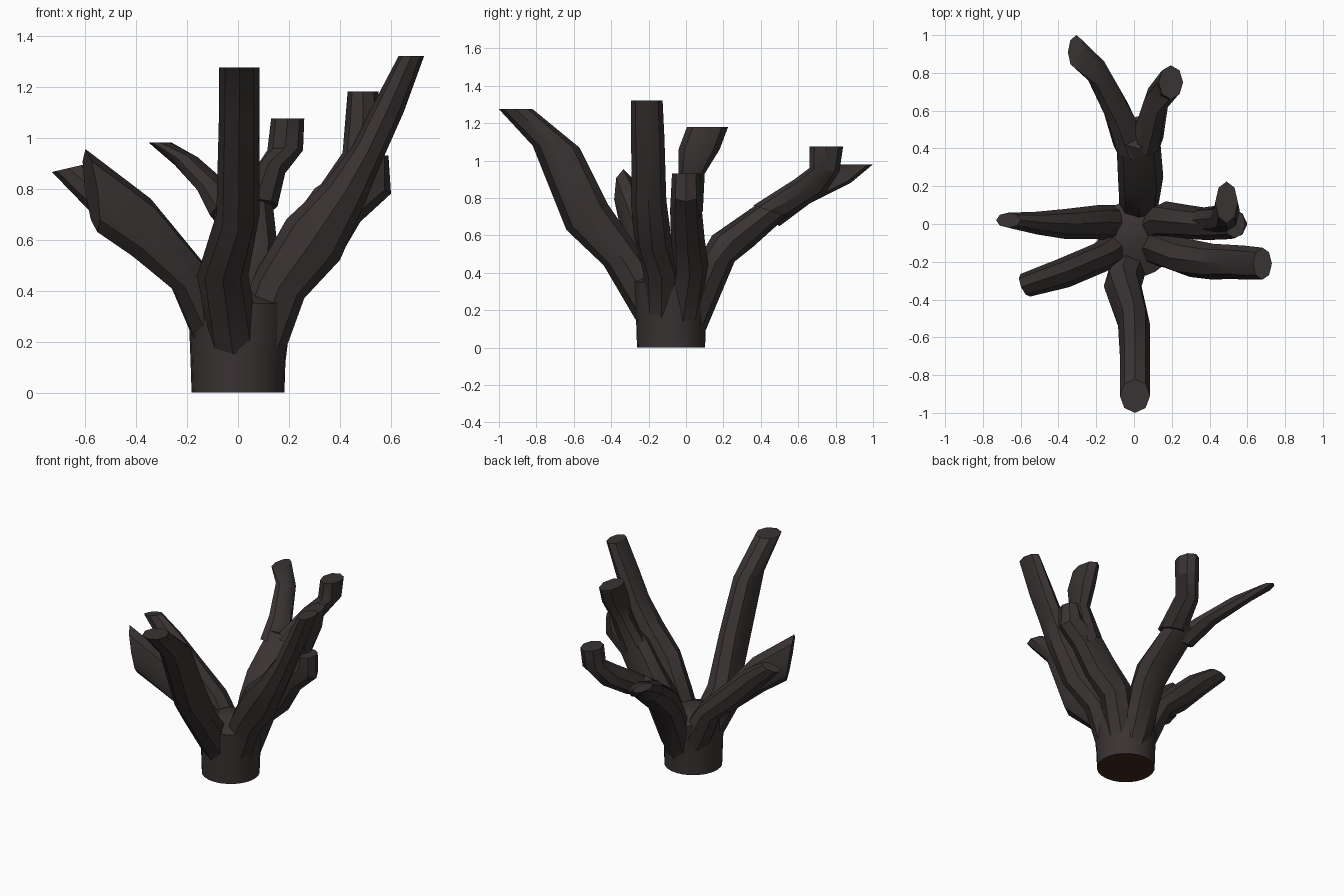
import bpy, bmesh, math
from mathutils import Vector


def material(name, rgb):
    m = bpy.data.materials.new(name)
    m.diffuse_color = (*rgb, 1)
    return m


bark = material("dark bark", (0.042, 0.033, 0.033))
wood = material("cut wood brown", (0.050, 0.022, 0.013))


def loft(name, rings, mats):
    """Skin a list of equal-length point rings and cap both ends."""
    bm = bmesh.new()
    loops = [[bm.verts.new(p) for p in ring] for ring in rings]
    n = len(loops[0])
    for a, b in zip(loops, loops[1:]):
        for i in range(n):
            j = (i + 1) % n
            bm.faces.new((a[i], a[j], b[j], b[i]))
    bm.faces.new(loops[0][::-1])
    bm.faces.new(loops[-1])
    bmesh.ops.recalc_face_normals(bm, faces=bm.faces[:])
    # downward base face shows the cut wood
    if len(mats) > 1:
        for f in bm.faces:
            f.material_index = 1 if f.normal.z < -0.9 else 0
    me = bpy.data.meshes.new(name)
    bm.to_mesh(me)
    bm.free()
    ob = bpy.data.objects.new(name, me)
    bpy.context.collection.objects.link(ob)
    for m in mats:
        me.materials.append(m)
    bpy.ops.object.select_all(action='DESELECT')
    ob.select_set(True)
    bpy.context.view_layer.objects.active = ob
    bpy.ops.object.shade_smooth_by_angle(angle=math.radians(35))


def branch(name, azimuth, rows, origin=(0, 0), sides=8):
    """Rows: outer reach, outer z, inner reach, inner z, side shift, half width."""
    a = math.radians(azimuth)
    d = Vector((math.cos(a), math.sin(a), 0))
    s = Vector((-d.y, d.x, 0))
    o = Vector((*origin, 0))
    rings = []
    for r0, z0, r1, z1, shift, w in rows:
        outer = o + d * r0 + Vector((0, 0, z0))
        inner = o + d * r1 + Vector((0, 0, z1))
        c, u = (outer + inner) / 2 + s * shift, (outer - inner) / 2
        rings.append([c + u * math.cos(t) + s * w * math.sin(t)
                      for t in (2 * math.pi * i / sides for i in range(sides))])
    loft(name, rings, [bark])


# trunk stump with a low domed hub
def circle(cx, cy, r, z, n=24):
    return [(cx + r * math.cos(2 * math.pi * i / n),
             cy + r * math.sin(2 * math.pi * i / n), z) for i in range(n)]


loft("trunk", [circle(0, -0.08, 0.182, 0), circle(0, -0.08, 0.186, 0.12),
               circle(0.01, -0.075, 0.205, 0.35), circle(-0.01, -0.07, 0.07, 0.41)],
     [bark, wood])

# front limb
branch("front_branch", -90, [
    (.27, .15, .12, .32, -.02, .10), (.44, .44, .22, .48, -.06, .10),
    (.64, .63, .42, .77, 0, .085), (.82, 1.08, .57, 1.07, .005, .08),
    (1.0, 1.275, .82, 1.275, .005, .08)])

# back limb with its fork
branch("back_branch", 90, [
    (.10, .08, 0, .30, -.02, .10), (.26, .46, .06, .46, -.03, .11),
    (.36, .54, .14, .60, -.035, .12), (.57, .73, .40, .78, -.02, .115)])
branch("back_fork_left", 90, [
    (.50, .65, .34, .74, .02, .09), (.66, .77, .52, .82, .085, .075),
    (.88, .88, .74, .93, .20, .06), (1.0, .98, .82, .98, .305, .045)])
branch("back_fork_right", 90, [
    (.55, .70, .36, .76, -.07, .085), (.74, .82, .58, .90, -.12, .065),
    (.82, .94, .66, .96, -.185, .07), (.84, 1.075, .66, 1.075, -.195, .065)])

# left limbs
branch("left_branch", 180, [
    (.15, .15, .02, .34, 0, .10), (.26, .41, .12, .48, -.01, .09),
    (.42, .54, .30, .66, 0, .08), (.58, .71, .45, .80, -.005, .06),
    (.73, .865, .60, .895, -.02, .04)])
branch("left_front_branch", 203, [
    (.17, .18, .03, .36, 0, .09), (.28, .40, .13, .48, .02, .08),
    (.45, .53, .38, .76, .02, .08), (.60, .63, .65, .955, 0, .065)],
    origin=(0, -.08))

# right limbs
branch("right_tall_branch", 0, [
    (.18, .15, .02, .34, -.13, .09), (.26, .37, .06, .45, -.13, .10),
    (.40, .52, .19, .68, -.18, .10), (.50, .75, .34, .82, -.20, .095),
    (.57, .92, .45, .97, -.20, .09), (.65, 1.10, .53, 1.13, -.205, .09),
    (.73, 1.32, .63, 1.32, -.21, .085)])
branch("right_back_branch", 0, [
    (.17, .12, .02, .34, -.02, .10), (.26, .39, .08, .50, .02, .10),
    (.38, .50, .20, .66, .01, .09), (.48, .67, .30, .80, 0, .085),
    (.60, .78, .42, .88, 0, .08), (.59, .93, .48, .93, 0, .075)])
branch("right_back_fork", 0, [
    (.46, .68, .30, .78, .02, .07), (.53, .92, .41, .94, .03, .07),
    (.56, 1.06, .42, 1.06, .07, .11), (.55, 1.18, .43, 1.18, .115, .11)])
